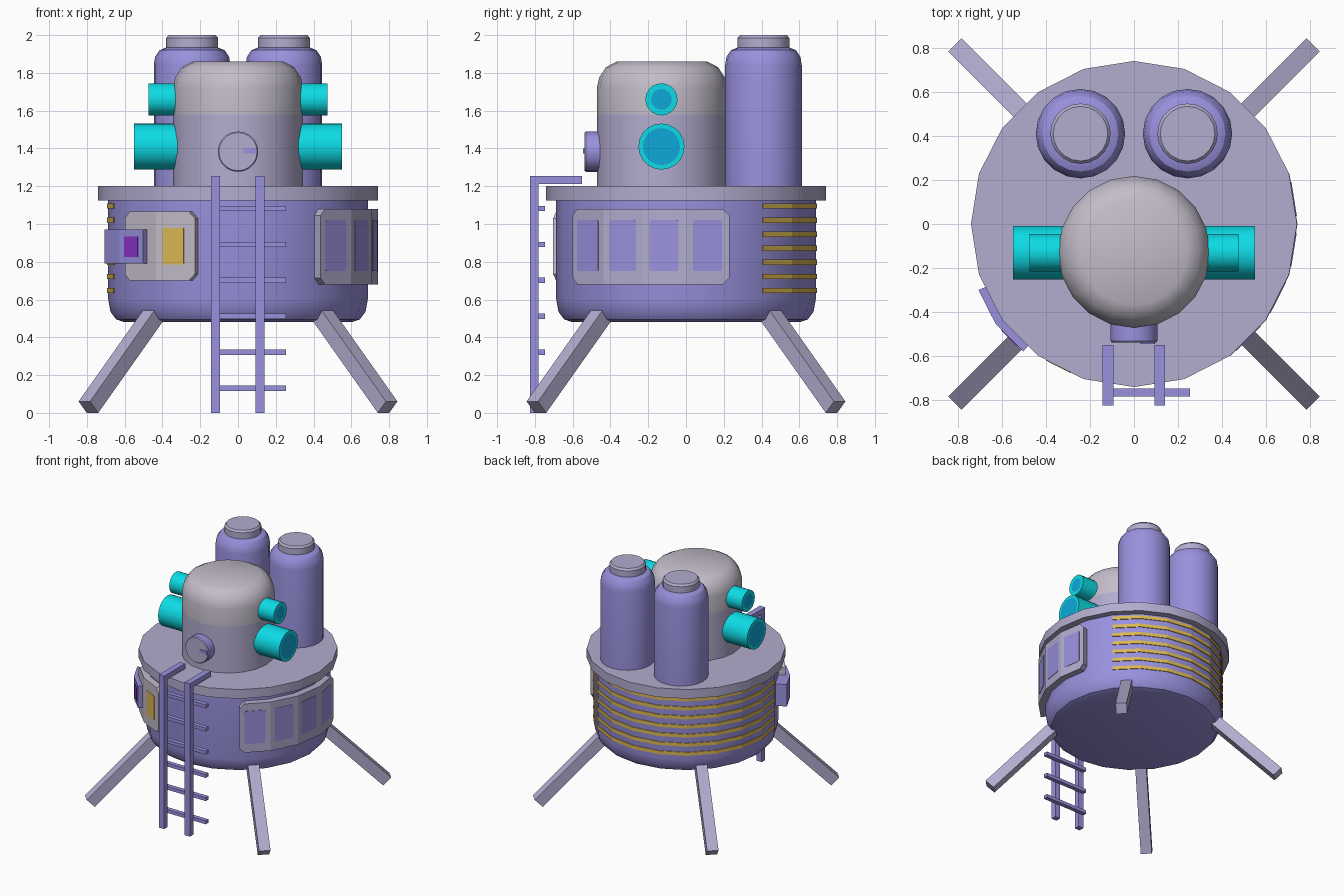
import bpy, bmesh, math
from mathutils import Vector, Matrix

if "Cube" in bpy.data.objects:
    bpy.data.objects.remove(bpy.data.objects["Cube"])


def srgb(*c):
    return [v / 12.92 if v <= 0.04045 else ((v + 0.055) / 1.055) ** 2.4 for v in c] + [1]


def material(name, *c):
    m = bpy.data.materials.new(name)
    m.diffuse_color = srgb(*c)
    m.use_nodes = True
    m.node_tree.nodes["Principled BSDF"].inputs["Base Color"].default_value = m.diffuse_color
    return m


PURPLE = material("purple", 0.60, 0.57, 0.87)
LAVENDER = material("lavender grey", 0.70, 0.675, 0.81)
GREY = material("pale grey", 0.765, 0.74, 0.79)
GOLD = material("gold", 0.86, 0.72, 0.33)
CYAN = material("cyan", 0.05, 0.86, 0.90)
BLUE = material("lens blue", 0.05, 0.66, 0.85)
MAGENTA = material("magenta", 0.55, 0.20, 0.78)


def finish(bm, name, mats, smooth=True):
    bmesh.ops.recalc_face_normals(bm, faces=bm.faces)
    if smooth:
        for f in bm.faces:
            f.smooth = True
        for e in bm.edges:
            e.smooth = e.calc_face_angle(0) < math.radians(31)
    me = bpy.data.meshes.new(name)
    bm.to_mesh(me)
    bm.free()
    for m in mats:
        me.materials.append(m)
    ob = bpy.data.objects.new(name, me)
    bpy.context.collection.objects.link(ob)
    return ob


def lathe(name, profile, mats, rule=None, place=Matrix(), n=20):
    """Revolve (radius, height) points; rule picks a material from the profile segment
    (the last index is the end cap)."""
    bm = bmesh.new()
    rings = [[bm.verts.new((r * math.cos(2 * math.pi * i / n), r * math.sin(2 * math.pi * i / n), z))
              for i in range(n)] for r, z in profile]
    for k in range(len(rings) - 1):
        a, b = rings[k], rings[k + 1]
        for i in range(n):
            j = (i + 1) % n
            f = bm.faces.new((a[i], a[j], b[j], b[i]))
            f.material_index = rule(k) if rule else 0
    bm.faces.new(rings[0][::-1])
    top = bm.faces.new(rings[-1])
    top.material_index = rule(len(rings) - 1) if rule else 0
    bm.transform(place)
    return finish(bm, name, mats)


def hull_point(deg, r, z):
    """Point on a 20-sided prism of corner radius r."""
    q = r * math.cos(math.radians(9)) / math.cos(math.radians(deg % 18 - 9))
    return Vector((q * math.cos(math.radians(deg)), q * math.sin(math.radians(deg)), z))


def hull_plate(name, a0, a1, r0, r1, z0, z1, mat, chamfer=0.0):
    """Plate that wraps the hull facets from angle a0 to a1."""
    cols = [(a0, chamfer), (a1, chamfer)]
    if chamfer:
        d = math.degrees(chamfer / r1)
        cols += [(a0 + d, 0), (a1 - d, 0)]
    k = math.floor(a0 / 18) + 1
    while k * 18 < a1 - 0.01:
        cols.append((k * 18, 0))
        k += 1
    cols.sort()
    bm = bmesh.new()
    secs = [[bm.verts.new(hull_point(a, r, z)) for r, z in
             ((r0, z0 + c), (r1, z0 + c), (r1, z1 - c), (r0, z1 - c))] for a, c in cols]
    for s, t in zip(secs, secs[1:]):
        for i in range(4):
            j = (i + 1) % 4
            bm.faces.new((s[i], s[j], t[j], t[i]))
    bm.faces.new(secs[0])
    bm.faces.new(secs[-1][::-1])
    return finish(bm, name, [mat], smooth=False)


def box(name, lo, hi, mat):
    lo, hi = Vector(lo), Vector(hi)
    bm = bmesh.new()
    bmesh.ops.create_cube(bm, size=1, matrix=Matrix.Translation((lo + hi) / 2)
                          @ Matrix.Diagonal((hi - lo).to_4d()))
    return finish(bm, name, [mat], smooth=False)


# main hull and deck
lathe("hull", [(0.60, 0.48), (0.645, 0.495), (0.675, 0.535), (0.687, 0.60), (0.687, 1.14)], [PURPLE])
lathe("deck", [(0.74, 1.125), (0.74, 1.20)], [LAVENDER])

# cabin with a paler upper half
lathe("cabin", [(0.345, 1.19), (0.345, 1.58), (0.345, 1.72), (0.333, 1.775), (0.297, 1.83), (0.24, 1.86)],
      [LAVENDER, GREY], lambda k: int(k > 0), Matrix.Translation((0, -0.127, 0)))

# rear tanks with caps, and side pods with lenses
for side, s in (("left", -1), ("right", 1)):
    at = Matrix.Translation((s * 0.243, 0.41, 0))
    lathe(side + "_tank", [(0.203, 1.19), (0.203, 1.84), (0.196, 1.885), (0.172, 1.92), (0.135, 1.935)],
          [PURPLE], place=at)
    lathe(side + "_tank_cap", [(0.137, 1.92), (0.137, 1.985), (0.124, 2.0)], [LAVENDER], place=at)
    for size, z, r, lens, end in (("large", 1.41, 0.122, 0.098, 0.55), ("small", 1.66, 0.085, 0.055, 0.475)):
        turn = Matrix.Translation((0, -0.13, z)) @ Matrix.Rotation(s * math.pi / 2, 4, 'Y')
        lathe(f"{side}_{size}_pod", [(r, 0.25), (r, end), (lens, end)], [CYAN, BLUE],
              lambda k: int(k == 2), turn)

# round front hatch and its handle
lathe("hatch", [(0.107, 0.30), (0.107, 0.53), (0.101, 0.537)], [PURPLE, LAVENDER],
      lambda k: int(k > 0), Matrix.Translation((0, 0, 1.383)) @ Matrix.Rotation(math.pi / 2, 4, 'X'))
box("hatch_handle", (0.03, -0.544, 1.372), (0.095, -0.536, 1.40), PURPLE)

# right window panel: four hull facets, one window each
hull_plate("right_panel", -54, 18, 0.67, 0.742, 0.68, 1.08, LAVENDER, 0.035)
for i in range(4):
    a = -54 + 18 * i
    hull_plate(f"right_window_{i + 1}", a + 2.8, a + 15, 0.738, 0.745, 0.75, 1.02, PURPLE, 0.008)

# front left panel with a lit window and a projecting sensor box
hull_plate("left_panel", 216, 252, 0.67, 0.74, 0.70, 1.065, GREY, 0.035)
hull_plate("left_window", 237.2, 247, 0.736, 0.743, 0.785, 0.98, GOLD, 0.006)
hull_plate("sensor_box", 203, 229, 0.67, 0.775, 0.79, 0.97, PURPLE)
hull_plate("sensor_window", 218.7, 226.3, 0.771, 0.778, 0.825, 0.935, MAGENTA)

# gold bands around the back
for i in range(7):
    z = 0.648 + i * 0.0745
    hull_plate(f"gold_band_{i + 1}", 36, 198, 0.685, 0.693, z - 0.014, z + 0.014, GOLD)

# four splayed legs
for name, deg in (("back_right", 45), ("back_left", 135), ("front_left", 225), ("front_right", 315)):
    leg = box(name + "_leg", (-0.043, -0.043, 0), (0.043, 0.043, 0.735), LAVENDER)
    leg.data.transform(Matrix.Rotation(math.radians(deg), 4, 'Z') @ Matrix.Translation((1.12, 0, 0.0304))
                       @ Matrix.Rotation(math.radians(-45), 4, 'Y'))

# ladder
for side, x in (("left", -0.118), ("right", 0.116)):
    box(side + "_ladder_rail", (x - 0.024, -0.825, 0), (x + 0.024, -0.78, 1.255), PURPLE)
    box(side + "_ladder_arm", (x - 0.024, -0.785, 1.213), (x + 0.024, -0.55, 1.255), PURPLE)
for i in range(6):
    z = 0.13 + i * 0.1905
    box(f"ladder_rung_{i + 1}", (-0.143, -0.782, z - 0.014), (0.255, -0.747, z + 0.014), PURPLE)
